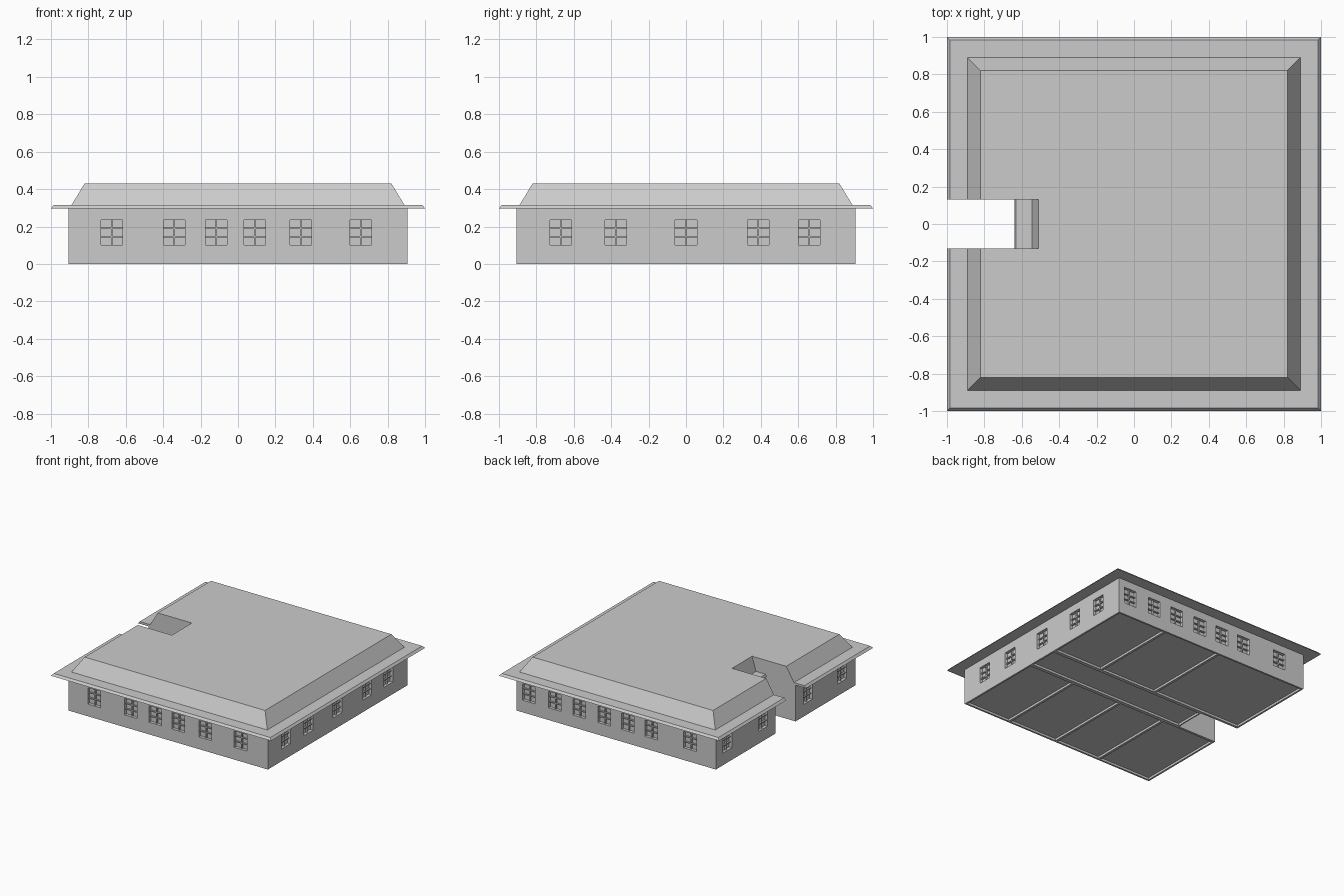
import bpy, bmesh
from mathutils import Vector

cube = bpy.data.objects.get("Cube")
if cube:
    bpy.data.objects.remove(cube, do_unlink=True)

grey = bpy.data.materials.new("plain grey")
grey.use_nodes = True
grey.diffuse_color = (0.6, 0.6, 0.6, 1)
grey.node_tree.nodes["Principled BSDF"].inputs["Base Color"].default_value = (0.6, 0.6, 0.6, 1)

WALL = 0.905        # half width of the walls
EAVE = 0.297        # underside of the roof
NOTCH = 0.13        # half width of the entrance notch
NOTCH_X = -0.55     # back wall of the notch
SILL, HEAD = 0.10, 0.235
WIN = 0.115         # window width
RECESS = 0.025


def make(name, bm):
    bmesh.ops.recalc_face_normals(bm, faces=bm.faces)
    mesh = bpy.data.meshes.new(name)
    bm.to_mesh(mesh)
    bm.free()
    mesh.materials.append(grey)
    ob = bpy.data.objects.new(name, mesh)
    bpy.context.collection.objects.link(ob)
    return ob


def add_box(bm, lo, hi):
    lo, hi = Vector(lo), Vector(hi)
    verts = bmesh.ops.create_cube(bm, size=1)["verts"]
    for v in verts:
        v.co = (lo + hi) / 2 + v.co * (hi - lo)


def extrude_polygon(bm, points, direction):
    face = bm.faces.new([bm.verts.new(p) for p in points])
    new = bmesh.ops.extrude_face_region(bm, geom=[face])["geom"]
    moved = [g for g in new if isinstance(g, bmesh.types.BMVert)]
    bmesh.ops.translate(bm, verts=moved, vec=direction)


def cut(target, cutter):
    mod = target.modifiers.new("cut", "BOOLEAN")
    mod.operation = "DIFFERENCE"
    mod.solver = "EXACT"
    mod.object = cutter
    bpy.context.view_layer.objects.active = target
    bpy.ops.object.modifier_apply(modifier=mod.name)
    bpy.data.objects.remove(cutter, do_unlink=True)


# Walls: square plan with the entrance notch on the -x side
bm = bmesh.new()
plan = [(-WALL, -WALL), (WALL, -WALL), (WALL, WALL), (-WALL, WALL),
        (-WALL, NOTCH), (NOTCH_X, NOTCH), (NOTCH_X, -NOTCH), (-WALL, -NOTCH)]
extrude_polygon(bm, [(x, y, 0) for x, y in plan], (0, 0, EAVE))
walls = make("walls", bm)

# Window centres along each wall: (wall axis, outward sign, centres)
window_rows = [
    ("y", -1, [-0.674, -0.34, -0.117, 0.09, 0.335, 0.656]),
    ("y", 1, [0.795, 0.56, 0.338, 0.11, -0.105, -0.317, -0.67]),
    ("x", 1, [-0.67, -0.375, 0, 0.385, 0.66]),
    ("x", -1, [0.755, 0.29, -0.29, -0.735]),
]


def wall_box(bm, axis, sign, along, depth, height):
    """Box on a wall: range along it, depth range inward, height range."""
    d = sorted(sign * (WALL - k) for k in depth)
    lo, hi = (along[0], d[0], height[0]), (along[1], d[1], height[1])
    if axis == "x":
        lo, hi = (lo[1], lo[0], lo[2]), (hi[1], hi[0], hi[2])
    add_box(bm, lo, hi)


# Window recesses
bm = bmesh.new()
for axis, sign, centres in window_rows:
    for c in centres:
        wall_box(bm, axis, sign, (c - WIN / 2, c + WIN / 2), (-0.05, RECESS), (SILL, HEAD))

# Sunken floor panels between partitions: front rooms, corridor, back rooms
T = 0.01


def add_rooms(bm, xs, y0, y1):
    for x0, x1 in zip(xs, xs[1:]):
        add_box(bm, (x0 + T, y0 + T, -0.05), (x1 - T, y1 - T, 0.018))


edge = WALL - 0.005
add_rooms(bm, [-edge, -0.405, 0.015, 0.475, edge], -edge, -NOTCH - T)
add_rooms(bm, [NOTCH_X, edge], -NOTCH, NOTCH)
add_rooms(bm, [-edge, -0.08, 0.445, edge], NOTCH + T, edge)
cut(walls, make("recess_cutter", bm))

# Glazing bars set inside the recesses
bm = bmesh.new()
B = 0.004
bar_depth = (0.012, RECESS + 0.002)
for axis, sign, centres in window_rows:
    for c in centres:
        wall_box(bm, axis, sign, (c - B, c + B), bar_depth, (SILL, HEAD))
        for z in (0.145, 0.19):
            wall_box(bm, axis, sign, (c - WIN / 2, c + WIN / 2), bar_depth, (z - B, z + B))
make("window_bars", bm)

# Roof: eave edge, flat eave, sloped sides and flat top
bm = bmesh.new()
rings = []
for h, z in [(1, EAVE), (0.985, 0.315), (0.89, 0.315), (0.82, 0.43)]:
    rings.append([bm.verts.new((sx * h, sy * h, z))
                  for sx, sy in [(-1, -1), (1, -1), (1, 1), (-1, 1)]])
for a, b in zip(rings, rings[1:]):
    for i in range(4):
        j = (i + 1) % 4
        bm.faces.new((a[i], a[j], b[j], b[i]))
bm.faces.new(rings[0])
bm.faces.new(rings[-1])
roof = make("roof", bm)

# Roof notch: repeats the eave and a steeper slope above the entrance
bm = bmesh.new()
profile = [(-1.2, 0.2), (-0.64, 0.2), (-0.64, EAVE), (-0.632, 0.315),
           (-0.545, 0.315), (-0.51, 0.43), (-0.51, 0.6), (-1.2, 0.6)]
extrude_polygon(bm, [(x, -NOTCH, z) for x, z in profile], (0, 2 * NOTCH, 0))
cut(roof, make("notch_cutter", bm))
